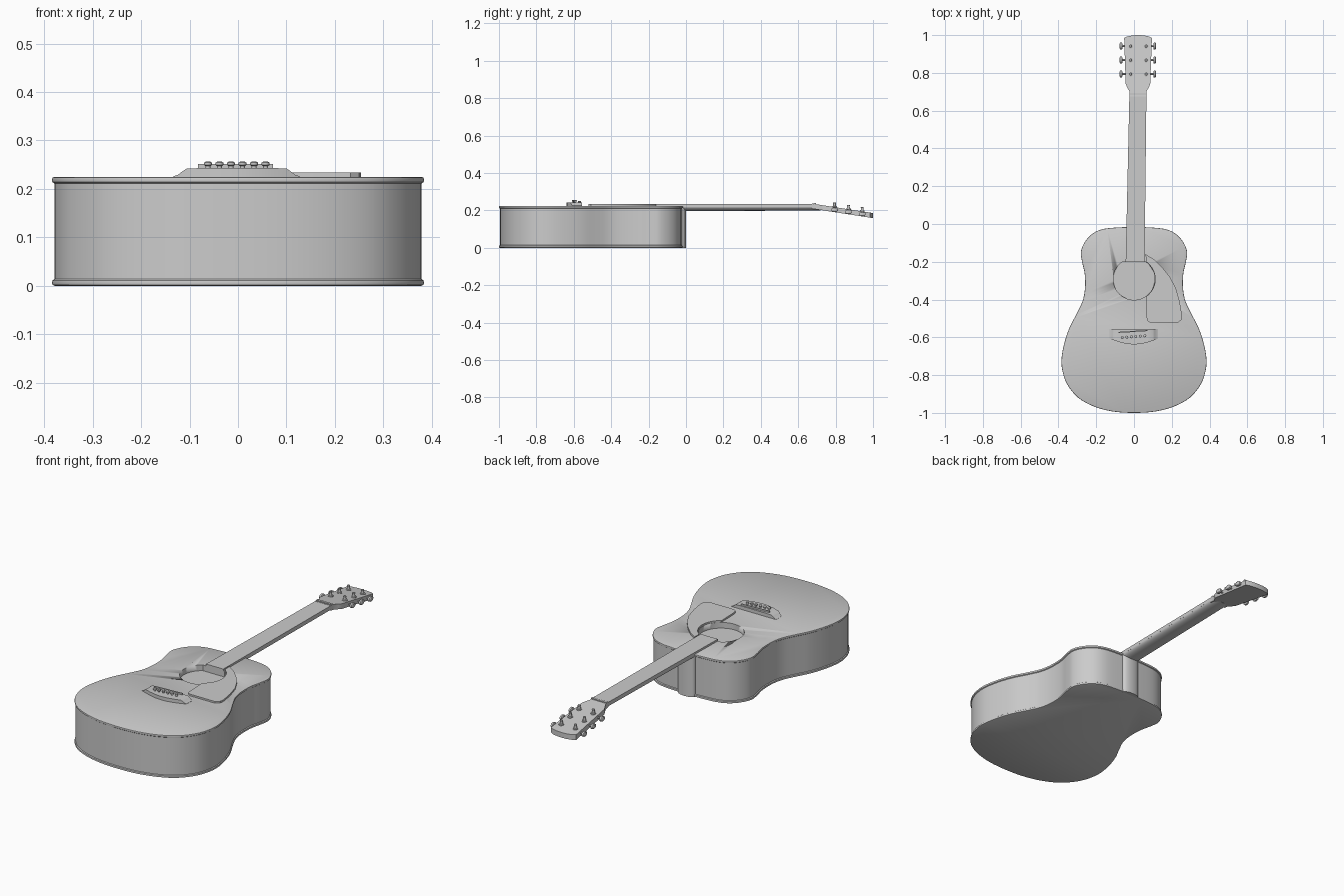
import bpy, bmesh, math
from mathutils import Vector

cube = bpy.data.objects.get("Cube")
if cube:
    bpy.data.objects.remove(cube, do_unlink=True)

grey = bpy.data.materials.new("plain grey")
grey.use_nodes = True
grey.diffuse_color = (0.6, 0.6, 0.6, 1)
bsdf = next(n for n in grey.node_tree.nodes if n.type == 'BSDF_PRINCIPLED')
bsdf.inputs["Base Color"].default_value = (0.6, 0.6, 0.6, 1)


def loft(name, rings, angle=35):
    """Closed rings of equal length, bridged in order and capped at both ends."""
    bm = bmesh.new()
    loops = [[bm.verts.new(p) for p in ring] for ring in rings]
    n = len(loops[0])
    for a, b in zip(loops, loops[1:]):
        for i in range(n):
            j = (i + 1) % n
            bm.faces.new((a[i], a[j], b[j], b[i]))
    bm.faces.new(loops[0][::-1])
    bm.faces.new(loops[-1])
    bmesh.ops.recalc_face_normals(bm, faces=bm.faces)
    mesh = bpy.data.meshes.new(name)
    bm.to_mesh(mesh)
    bm.free()
    ob = bpy.data.objects.new(name, mesh)
    bpy.context.collection.objects.link(ob)
    mesh.materials.append(grey)
    bpy.ops.object.select_all(action='DESELECT')
    ob.select_set(True)
    bpy.context.view_layer.objects.active = ob
    bpy.ops.object.shade_smooth_by_angle(angle=math.radians(angle))
    return ob


def prism(name, outline, z0, z1):
    return loft(name, [[(x, y, z) for x, y in outline] for z in (z0, z1)])


def lathe(name, centre, profile, axis='Z', n=16, squash=1.0):
    """Round part from (distance along axis, radius) pairs."""
    rings = []
    for d, r in profile:
        ring = []
        for k in range(n):
            a = 2 * math.pi * k / n
            u, v = r * math.cos(a), r * math.sin(a)
            off = (u, v, d) if axis == 'Z' else (d, u, v * squash)
            ring.append(Vector(centre) + Vector(off))
        rings.append(ring)
    return loft(name, rings)


def smooth_loop(pts, steps=4):
    """Catmull-Rom curve through a closed list of points."""
    out, n = [], len(pts)
    for i in range(n):
        p0, p1, p2, p3 = (Vector(pts[(i + k) % n]) for k in (-1, 0, 1, 2))
        for s in range(steps):
            t = s / steps
            out.append(0.5 * (2 * p1 + (p2 - p0) * t + (2 * p0 - 5 * p1 + 4 * p2 - p3) * t * t
                              + (3 * p1 - p0 - 3 * p2 + p3) * t ** 3))
    return out


def inset(loop, d):
    """Shrink a clockwise loop by d."""
    out, n = [], len(loop)
    for i, p in enumerate(loop):
        t = (loop[(i + 1) % n] - loop[i - 1]).normalized()
        out.append(p + Vector((t.y, -t.x)) * d)
    return out


# Body: mirrored half outline, with raised binding rolls at both rims
half = [(0.08, -0.018), (0.16, -0.026), (0.215, -0.048), (0.257, -0.09), (0.281, -0.145),
        (0.275, -0.2), (0.261, -0.265), (0.26, -0.345), (0.273, -0.41), (0.304, -0.476),
        (0.342, -0.55), (0.37, -0.635), (0.384, -0.72), (0.376, -0.79), (0.35, -0.855),
        (0.295, -0.92), (0.215, -0.965), (0.115, -0.992)]
outline = smooth_loop([(0, -0.016)] + half + [(0, -1.0)] + [(-x, y) for x, y in reversed(half)])
section = [(0.005, 0), (0.001, 0.002), (0, 0.006), (0.001, 0.011), (0.005, 0.014),
           (0.005, 0.211), (0.001, 0.214), (0, 0.219), (0.001, 0.223), (0.005, 0.225)]
body = loft("body", [[(p.x, p.y, z) for p in inset(outline, d)] for d, z in section])

# Sound hole: round recess, cut straight where the fingerboard ends
hole_y, hole_r = -0.292, 0.11
a0 = math.asin((-0.202 - hole_y) / hole_r)
arc = [math.pi - a0 + (math.pi + 2 * a0) * k / 40 for k in range(41)]
cutter = prism("sound_hole_cutter",
               [(hole_r * math.cos(a), hole_y + hole_r * math.sin(a)) for a in arc], 0.195, 0.3)
cutter.hide_render = True
mod = body.modifiers.new("sound_hole", 'BOOLEAN')
mod.operation = 'DIFFERENCE'
mod.solver = 'EXACT'
mod.object = cutter
bpy.context.view_layer.objects.active = body
bpy.ops.object.modifier_apply(modifier=mod.name)
bpy.data.objects.remove(cutter, do_unlink=True)

# Pickguard: hugs the sound hole, curved outer edge
guard = [(0.112 * math.cos(a), hole_y + 0.112 * math.sin(a))
         for a in (math.radians(-56 + 112 * k / 20) for k in range(21))]
guard += [(0.062, -0.16), (0.105, -0.187), (0.15, -0.23), (0.19, -0.28), (0.222, -0.34),
          (0.242, -0.41), (0.254, -0.485), (0.25, -0.508), (0.232, -0.522), (0.085, -0.522),
          (0.07, -0.512), (0.066, -0.49)]
prism("pickguard", guard, 0.22, 0.234)


# Neck edges lean slightly to the left side
def edges(y):
    t = (y + 0.02) / 0.72
    return -0.040 + 0.016 * t, 0.058 + 0.008 * t


(l0, r0), (l1, r1) = edges(-0.202), edges(0.69)
prism("fingerboard", [(l0, -0.202), (r0, -0.202), (r1, 0.69), (l1, 0.69)], 0.218, 0.235)


def neck_ring(y, depth):
    l, r = edges(y)
    c, w = (l + r) / 2, (r - l) / 2
    return [(c + w * math.cos(a), y, 0.219 - depth * math.sin(a))
            for a in (math.pi * k / 14 for k in range(15))]


loft("neck", [neck_ring(-0.03, 0.022), neck_ring(0.3, 0.021), neck_ring(0.66, 0.020),
              neck_ring(0.72, 0.018)])

# Heel: rounded block joining the neck to the body
heel = [(0.009 + 0.049 * math.cos(a), -0.03 + 0.03 * max(0, math.sin(a)) ** 0.6)
        for a in (math.pi * k / 16 for k in range(17))]
prism("heel", heel, 0.0, 0.219)

# Nut
prism("nut", [(l1, 0.682), (r1, 0.682), (r1, 0.694), (l1, 0.694)], 0.22, 0.239)


# Headstock: tilted back
def head_z(y):
    return 0.234 - 0.155 * (y - 0.69)


head = [(-0.024, 0.675), (-0.024, 0.703), (-0.036, 0.722), (-0.044, 0.742), (-0.052, 0.985),
        (-0.035, 0.993), (-0.005, 0.999), (0.021, 1.0), (0.048, 0.999), (0.078, 0.993),
        (0.095, 0.985), (0.086, 0.742), (0.078, 0.722), (0.066, 0.703), (0.066, 0.675)]
loft("headstock", [[(x, y, head_z(y) - d) for x, y in head] for d in (0.027, 0)])

# Tuners: three per side, each with post, shaft and flat button
for i, y in enumerate((0.794, 0.868, 0.942)):
    z = head_z(y)
    for side, post_x, edge_x in (("left", 0.064, 0.09), ("right", -0.018, -0.049)):
        s = 1 if side == "left" else -1
        lathe(f"{side}_tuner_post_{i + 1}", (post_x, y, z),
              [(-0.005, 0.013), (0.004, 0.013), (0.005, 0.008), (0.015, 0.007),
               (0.022, 0.008), (0.024, 0.006)])
        lathe(f"{side}_tuner_shaft_{i + 1}", (edge_x, y, z - 0.014),
              [(-0.012 * s, 0.005), (0.018 * s, 0.004)], 'X', 10)
        lathe(f"{side}_tuner_button_{i + 1}", (edge_x + 0.02 * s, y, z - 0.014),
              [(-0.008 * s, 0.012), (-0.005 * s, 0.018), (0.004 * s, 0.018), (0.007 * s, 0.013)],
              'X', 16, 0.7)

# Bridge: bellied lower edge, ends sweeping down to the top
stations = [(-0.133, 0.226), (-0.124, 0.229), (-0.115, 0.236), (-0.106, 0.242), (-0.07, 0.243),
            (-0.035, 0.243), (0, 0.243), (0.035, 0.243), (0.07, 0.243), (0.1, 0.242),
            (0.109, 0.236), (0.118, 0.229), (0.127, 0.226)]
rings = []
for x, z in stations:
    low = -0.606 - 0.032 * max(0, math.cos(x / 0.13 * math.pi / 2))
    rings.append([(x, low, 0.222), (x, -0.557, 0.222), (x, -0.557, z), (x, low, z)])
loft("bridge", rings)

# Saddle and string pins
prism("saddle", [(-0.083, -0.577), (0.072, -0.567), (0.072, -0.561), (-0.083, -0.571)], 0.24, 0.251)
for i in range(6):
    x = -0.062 + 0.0238 * i
    lathe(f"bridge_pin_{i + 1}", (x, -0.601 + 0.0018 * i, 0.241),
          [(0, 0.005), (0.006, 0.005), (0.008, 0.008), (0.013, 0.008), (0.015, 0.005)], 'Z', 12)
